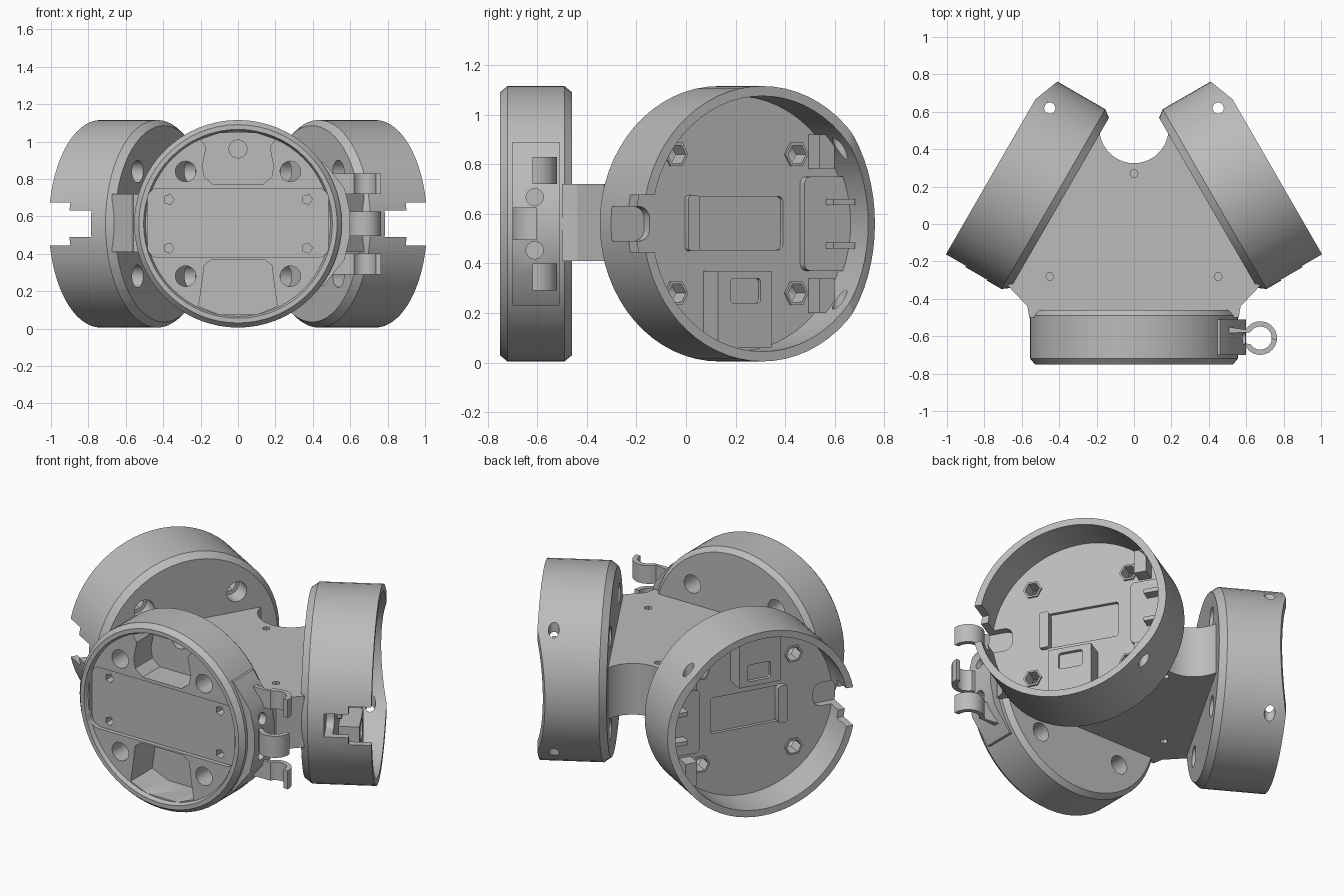
import bpy, bmesh, math
from mathutils import Matrix, Vector

if "Cube" in bpy.data.objects:
    bpy.data.objects.remove(bpy.data.objects["Cube"])

grey = bpy.data.materials.new("grey plastic")
grey.use_nodes = True
COLOR = (0.5, 0.5, 0.5, 1)
grey.diffuse_color = COLOR
grey.node_tree.nodes["Principled BSDF"].inputs["Base Color"].default_value = COLOR

MID = 0.56
ALONG_Y = Matrix.Rotation(math.pi / 2, 4, 'X')


def make(name, bm):
    bmesh.ops.recalc_face_normals(bm, faces=bm.faces)
    me = bpy.data.meshes.new(name)
    bm.to_mesh(me)
    bm.free()
    me.materials.append(grey)
    ob = bpy.data.objects.new(name, me)
    bpy.context.collection.objects.link(ob)
    return ob


def prism(name, pts, lo, hi):
    """Outline in XY pushed from lo to hi along Z."""
    bm = bmesh.new()
    face = bm.faces.new([bm.verts.new((x, y, lo)) for x, y in pts])
    new = bmesh.ops.extrude_face_region(bm, geom=[face])["geom"]
    verts = [v for v in new if isinstance(v, bmesh.types.BMVert)]
    bmesh.ops.translate(bm, verts=verts, vec=(0, 0, hi - lo))
    return make(name, bm)


def ngon(x, y, r, n):
    return [(x + r * math.cos(math.tau * i / n), y + r * math.sin(math.tau * i / n)) for i in range(n)]


def rect(x0, x1, y0, y1, r=0.0):
    if not r:
        return [(x0, y0), (x1, y0), (x1, y1), (x0, y1)]
    pts = []
    for q, (cx, cy) in enumerate(rect(x0 + r, x1 - r, y0 + r, y1 - r)):
        for i in range(6):
            a = math.pi * (1 + q / 2 + i / 10)
            pts.append((cx + r * math.cos(a), cy + r * math.sin(a)))
    return pts


def lathe(name, profile, seg=64):
    bm = bmesh.new()
    verts = [bm.verts.new((r, 0, z)) for r, z in profile]
    edges = [bm.edges.new(p) for p in zip(verts, verts[1:])]
    bmesh.ops.spin(bm, geom=verts + edges, axis=(0, 0, 1), cent=(0, 0, 0), angle=math.tau, steps=seg)
    bmesh.ops.remove_doubles(bm, verts=bm.verts, dist=1e-4)
    return make(name, bm)


def cut(ob, cutter):
    mod = ob.modifiers.new("cut", 'BOOLEAN')
    mod.operation = 'DIFFERENCE'
    mod.solver = 'EXACT'
    mod.object = cutter
    bpy.context.view_layer.objects.active = ob
    bpy.ops.object.modifier_apply(modifier=mod.name)
    bpy.data.objects.remove(cutter)


def hole(ob, pts, lo, hi, matrix=None):
    cutter = prism("cutter", pts, lo, hi)
    if matrix:
        cutter.data.transform(matrix)
    cut(ob, cutter)


def finish(parts, matrix):
    for ob in parts:
        ob.data.transform(matrix)
        bpy.ops.object.select_all(action='DESELECT')
        ob.select_set(True)
        bpy.context.view_layer.objects.active = ob
        bpy.ops.object.shade_smooth_by_angle(angle=math.radians(30))


def frame(x_axis, out, origin):
    return Matrix.Translation(origin) @ Matrix((x_axis, (0, 0, 1), out)).transposed().to_4x4()


CORNERS = [(x, y) for x in (-0.28, 0.28) for y in (-0.28, 0.28)]


def side_drum(side, matrix):
    # Open cup with a thick floor
    cup = lathe(side + "_drum", [(0, .40), (.525, .40), (.555, .44), (.555, .79), (.515, .79), (.515, .574), (0, .574)])
    for x, y in CORNERS:
        hole(cup, ngon(x, y, .06, 24), .3, .50)
        hole(cup, ngon(x, y, .043, 6), .45, .7)
    # Rim notch, keyhole slot and slanted rim at the far end
    hole(cup, rect(-.7, -.45, -.115, .115), .665, .9)
    hole(cup, rect(-.62, -.40, -.07, .07, .05), .53, .7)
    hole(cup, rect(-.23, .22, -.105, .11, .02), .555, .7)
    hole(cup, rect(-.4, .4, -.6, .6), 0, .3,
         Matrix.Translation((.545, 0, .74)) @ Matrix.Rotation(math.radians(21), 4, 'Y'))
    # Pin hole through the wall
    hole(cup, ngon(.412, -.70, .03, 20), -.7, .7, Matrix.Rotation(-math.pi / 2, 4, 'X'))
    box = prism(side + "_connector_box", rect(-.15, .10, -.5, -.19), .56, .69)
    hole(box, rect(-.09, .05, -.32, -.22, .015), .67, .8)
    parts = [cup, box,
             prism(side + "_panel_bar", rect(-.235, -.18, -.11, .115, .015), .55, .60),
             prism(side + "_latch_block", rect(.30, .52, -.19, .19, .03), .56, .61)]
    for i, s in enumerate((-1, 1)):
        y0, y1 = sorted((s * .22, s * .36))
        parts.append(prism(f"{side}_wall_block_{i}", rect(.34, .41, y0, y1), .56, .66))
        y0, y1 = sorted((s * .075, s * .10))
        parts.append(prism(f"{side}_latch_finger_{i}", rect(.40, .50, y0, y1), .56, .67))
        # Raised nut seats
        for j in (-1, 1):
            seat = prism(f"{side}_nut_seat_{i}_{j + 1}", ngon(j * .28, s * .28, .054, 6), .56, .585)
            hole(seat, ngon(j * .28, s * .28, .042, 6), .5, .7)
            parts.append(seat)
    finish(parts, matrix)


left = frame((-.5, .866, 0), (.866, .5, 0), (.05, -.087, MID))
up = Matrix.Translation((0, 0, MID))
half_turn = up @ Matrix.Rotation(math.pi, 4, 'Y') @ up.inverted()
side_drum("left", left)
side_drum("right", half_turn @ left)

# Front drum with shallow face, recessed panel and pockets
front = frame((1, 0, 0), (0, -1, 0), (0, 0, MID))
drum = lathe("front_drum", [(0, .46), (.53, .46), (.555, .49), (.555, .72), (.53, .75), (.505, .75), (.495, .725), (0, .725)])
hole(drum, rect(-.485, .485, -.18, .19, .06), .70, .9)
hole(drum, [(-.13, .21), (.13, .21), (.18, .25), (.19, .31), (.17, .41), (.2, .45),
            (.1, .485), (-.1, .485), (-.2, .45), (-.17, .41), (-.19, .31), (-.18, .25)], .56, .9)
hole(drum, [(-.14, -.19), (-.18, -.22), (-.19, -.3), (-.21, -.44), (-.1, -.485),
            (.1, -.485), (.21, -.44), (.19, -.3), (.18, -.22), (.14, -.19)], .52, .9)
hole(drum, ngon(0, .40, .048, 24), .50, .7)
for x, y in CORNERS:
    hole(drum, ngon(x, y, .055, 24), .3, .9)
for x in (-.37, .37):
    for y in (-.13, .13):
        hole(drum, ngon(x, y, .028, 5), .62, .9)

# Cable clip on the side of the front drum
base = prism("clip_base", [(.40, -.33), (.46, -.33), (.57, -.19), (.60, -.06), (.60, .06),
                           (.57, .19), (.46, .33), (.40, .33)], .51, .70)
for s in (-1, 1):
    hole(base, ngon(-.61, s * .107, .035, 16), .55, .7, Matrix.Rotation(math.pi / 2, 4, 'Y'))


def finger(name, sign, lo, hi, reach):
    """Hooked arm in the x / depth plane, curling to one side."""
    outer, inner = [], []
    for i in range(11):
        a = sign * math.radians(150 - i * 15.5)
        for r, pts in ((.09, outer), (.062, inner)):
            pts.append((.675 + r * math.cos(a), .61 + r * math.sin(a)))
    arm = [(reach, .61 + sign * .025), (reach, .61 + sign * .07)]
    ob = prism(name, arm + outer + inner[::-1], -hi, -lo)
    ob.data.transform(ALONG_Y)
    return ob


parts = [drum, base,
         finger("clip_middle_finger", 1, -.065, .065, .5),
         finger("clip_upper_finger", -1, .16, .27, .44),
         finger("clip_lower_finger", -1, -.27, -.16, .44)]
finish(parts, front)

# Flat hub joining the three drums
hub = prism("hub", [(-.56, -.50), (.56, -.50), (.57, -.44), (.674, -.33), (.154, .575),
                    (-.154, .575), (-.674, -.33), (-.57, -.44)], .41, .72)
hole(hub, ngon(0, .51, .185, 40), 0, 1)
for x, y in ((0, .27), (-.45, -.28), (.45, -.28)):
    hole(hub, ngon(x, y, .022, 6), .65, .9)
    hole(hub, ngon(x, y, .022, 6), .2, .47)
finish([hub], Matrix())
